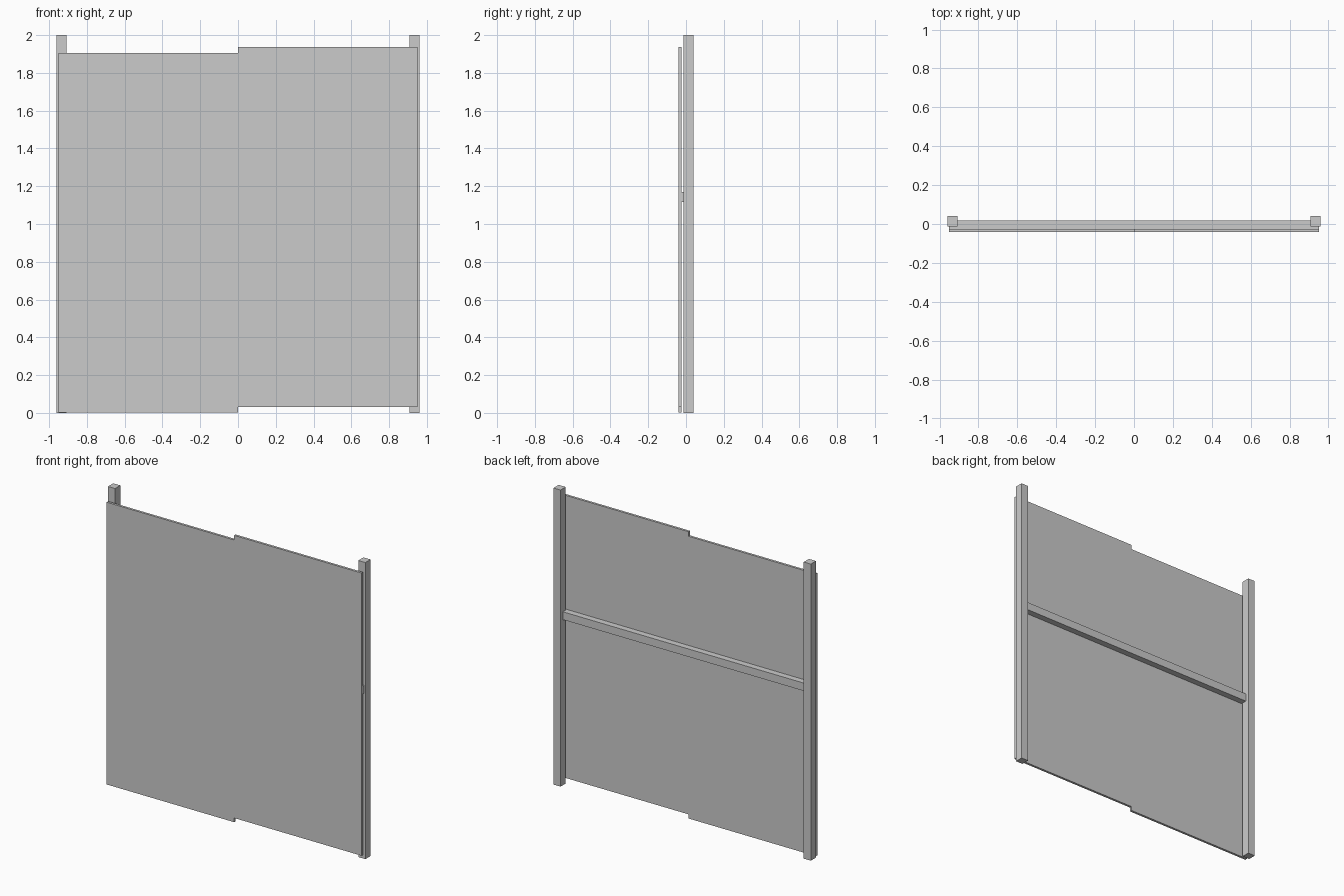
import bpy

if "Cube" in bpy.data.objects:
    bpy.data.objects.remove(bpy.data.objects["Cube"])

def prism(name, profile, y0, y1):
    """Extrude an (x, z) outline from y0 to y1."""
    n = len(profile)
    verts = [(x, y, z) for y in (y0, y1) for x, z in profile]
    faces = [tuple(range(n)), tuple(reversed(range(n, 2 * n)))]
    faces += [(i, i + n, (i + 1) % n + n, (i + 1) % n) for i in range(n)]
    mesh = bpy.data.meshes.new(name)
    mesh.from_pydata(verts, [], faces)
    mesh.update()
    obj = bpy.data.objects.new(name, mesh)
    bpy.context.collection.objects.link(obj)
    return obj

def box(name, x0, x1, y0, y1, z0, z1):
    return prism(name, [(x0, z0), (x1, z0), (x1, z1), (x0, z1)], y0, y1)

# Two upright square posts
box("left_post", -0.96, -0.907, -0.014, 0.041, 0, 2)
box("right_post", 0.907, 0.96, -0.014, 0.041, 0, 2)

# Horizontal rail between the panel back and the posts
box("cross_rail", -0.951, 0.951, -0.025, 0.017, 1.117, 1.17)

# Front panel, right half stepped up by 0.03
prism("stepped_panel", [
    (-0.951, 0.003), (0, 0.003), (0, 0.031), (0.951, 0.031),
    (0.951, 1.937), (0, 1.937), (0, 1.906), (-0.951, 1.906),
], -0.041, -0.025)
